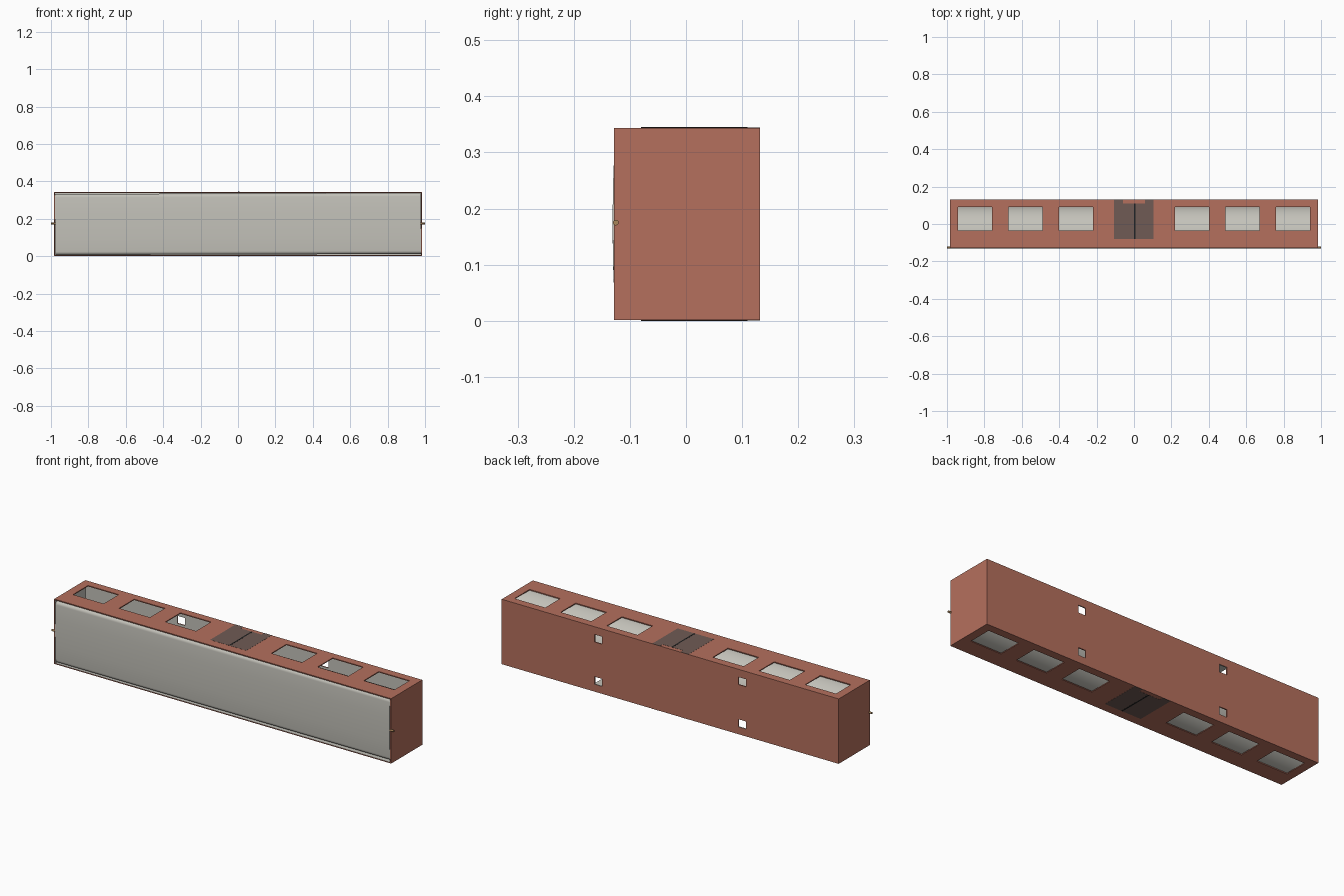
import bpy, bmesh, math
from mathutils import Matrix, Vector

if "Cube" in bpy.data.objects:
    bpy.data.objects.remove(bpy.data.objects["Cube"])

H, HX, Y0, Y1, W = 0.345, 0.985, -0.128, 0.132, 0.006


def material(name, rgb):
    m = bpy.data.materials.new(name)
    m.diffuse_color = (*rgb, 1)
    m.use_nodes = True
    m.node_tree.nodes["Principled BSDF"].inputs["Base Color"].default_value = m.diffuse_color
    return m


clay = material("clay", (0.46, 0.16, 0.11))
grey = material("warm_grey", (0.55, 0.54, 0.49))
vent = material("vent_brown", (0.16, 0.105, 0.09))
dark = material("slot_dark", (0.015, 0.015, 0.015))
brass = material("pin_bronze", (0.4, 0.24, 0.1))


def boxes(name, bounds, mat=None):
    """One mesh made of boxes given as (x0, x1, y0, y1, z0, z1)."""
    bm = bmesh.new()
    for x0, x1, y0, y1, z0, z1 in bounds:
        mtx = Matrix.Translation(((x0 + x1) / 2, (y0 + y1) / 2, (z0 + z1) / 2))
        mtx = mtx @ Matrix.Diagonal((x1 - x0, y1 - y0, z1 - z0, 1))
        bmesh.ops.create_cube(bm, size=1, matrix=mtx)
    me = bpy.data.meshes.new(name)
    bm.to_mesh(me)
    bm.free()
    ob = bpy.data.objects.new(name, me)
    bpy.context.collection.objects.link(ob)
    if mat:
        me.materials.append(mat)
    return ob


# casing: open-fronted box with windows top and bottom and four back holes
casing = boxes("casing", [(-HX, HX, Y0, Y1, 0.001, H - 0.001)], clay)
cavity = boxes("cavity_cutter", [(-HX + W, HX - W, -0.3, Y1 - W, W, H - W)])
holes = []
for s in (-1, 1):
    for c in (0.31, 0.58, 0.85):
        holes.append((s * c - 0.09, s * c + 0.09, -0.036, 0.09, -0.1, 0.5))
    for z in (0.06, 0.283):
        holes.append((s * 0.42 - 0.022, s * 0.42 + 0.022, 0.11, 0.2, z - 0.02, z + 0.02))
openings = boxes("opening_cutter", holes)
for cutter in (cavity, openings):
    cutter.hide_render = True
    mod = casing.modifiers.new(cutter.name, 'BOOLEAN')
    mod.object = cutter
    mod.operation = 'DIFFERENCE'
    mod.solver = 'EXACT'
bpy.context.view_layer.update()
cut = bpy.data.meshes.new_from_object(
    casing.evaluated_get(bpy.context.evaluated_depsgraph_get()))
casing.modifiers.clear()
casing.data = cut
for cutter in (cavity, openings):
    bpy.data.objects.remove(cutter)

# inside faces of the casing are grey
cut.materials.clear()
cut.materials.append(clay)
cut.materials.append(grey)
middle = Vector((0, 0, H / 2))
for p in cut.polygons:
    c, n = p.center, p.normal
    inner = (abs(n.z) > 0.9 and 0.004 < c.z < H - 0.004) or \
            (abs(n.x) > 0.9 and 0.975 < abs(c.x) < 0.983) or \
            (n.y < -0.9 and 0.12 < c.y < 0.13)
    p.material_index = 1 if inner and n.dot(middle - c) > 0 else 0

# drum: slightly bowed front, rounded front edges, half-round back
R, FR, YC = 0.163, 0.018, -0.065
prof = [(YC + R * math.cos(math.radians(a)), R * math.sin(math.radians(a)))
        for a in range(-90, 91, 6)]
yf = -0.127
for a in range(90, 181, 15):
    t = math.radians(a)
    prof.append((yf + FR + FR * math.cos(t), R - FR + FR * math.sin(t)))
prof += [(yf - 0.003, 0.07), (yf - 0.004, 0), (yf - 0.003, -0.07)]
for a in range(180, 271, 15):
    t = math.radians(a)
    prof.append((yf + FR + FR * math.cos(t), FR - R + FR * math.sin(t)))
bm = bmesh.new()
face = bm.faces.new([bm.verts.new((-0.977, y, z)) for y, z in prof])
ext = bmesh.ops.extrude_face_region(bm, geom=[face])
bmesh.ops.translate(bm, vec=(1.954, 0, 0),
                    verts=[v for v in ext["geom"] if isinstance(v, bmesh.types.BMVert)])
bmesh.ops.recalc_face_normals(bm, faces=bm.faces)
me = bpy.data.meshes.new("drum")
bm.to_mesh(me)
bm.free()
me.materials.append(grey)
drum = bpy.data.objects.new("drum", me)
bpy.context.collection.objects.link(drum)
drum.location.z = H / 2
drum.rotation_euler.y = -0.003
bpy.context.view_layer.objects.active = drum
drum.select_set(True)
bpy.ops.object.shade_smooth_by_angle(angle=math.radians(35))
drum.select_set(False)

# central vent panels with a slot and a rear tab, top and bottom
for tag, z0, z1, zs in (("top", H - 0.002, H - 0.0004, H), ("bottom", 0.0004, 0.002, 0)):
    boxes("vent_panel_" + tag, [(-0.107, 0.105, -0.08, 0.11, z0, z1),
                                (-0.107, -0.06, 0.11, Y1, z0, z1),
                                (0.06, 0.105, 0.11, Y1, z0, z1)], vent)
    boxes("vent_slot_" + tag, [(0.001, 0.009, -0.08, 0.11, min(zs, z0), max(zs, z1))], dark)

# pivot pins on both ends
for s, side in ((-1, "left"), (1, "right")):
    bpy.ops.mesh.primitive_cylinder_add(vertices=16, radius=0.005, depth=0.03,
                                        location=(s * 0.985, -0.125, 0.175),
                                        rotation=(0, math.pi / 2, 0))
    pin = bpy.context.object
    pin.name = "pivot_pin_" + side
    pin.data.materials.append(brass)
    bpy.ops.object.shade_smooth_by_angle(angle=math.radians(40))
